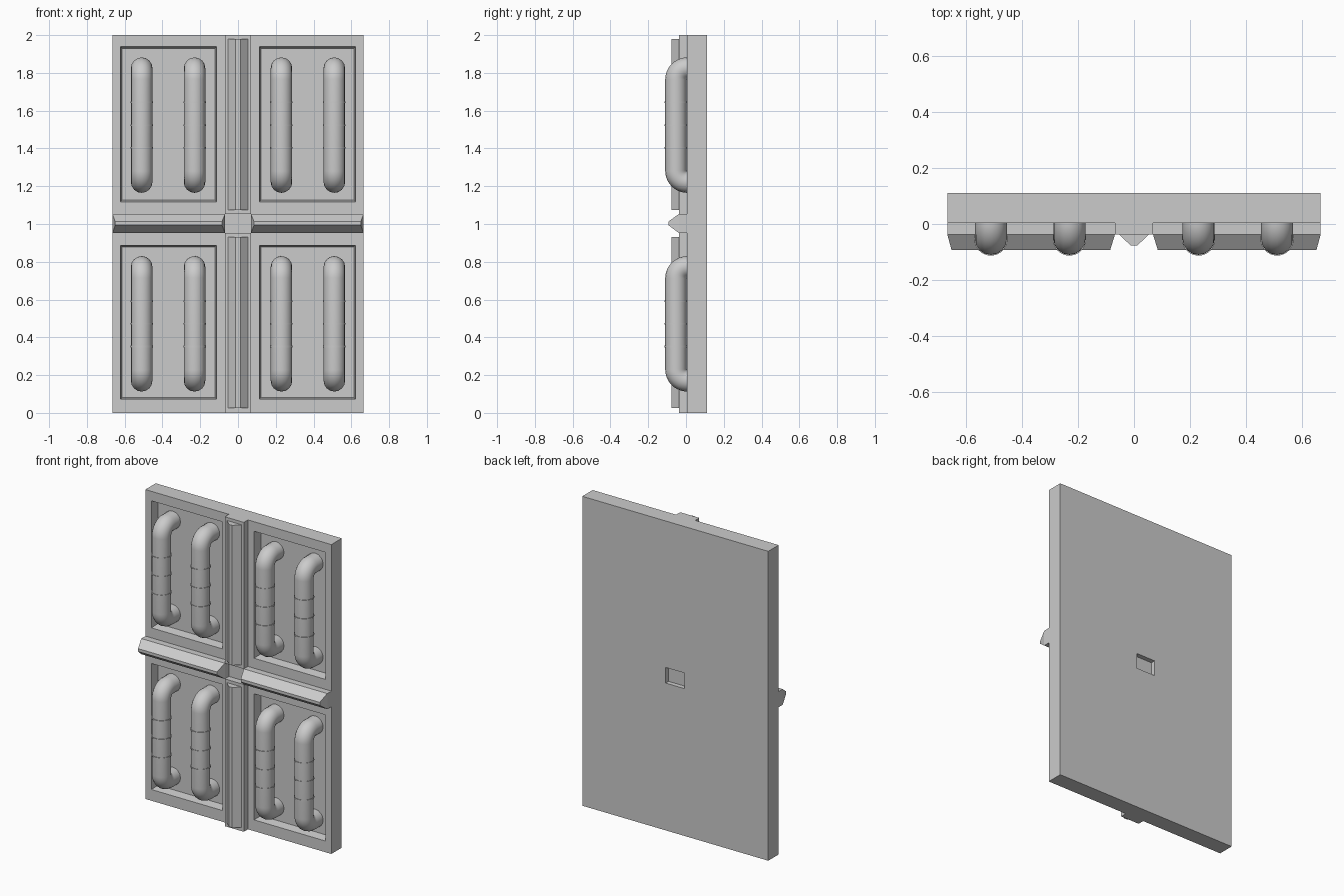
import bpy, bmesh
from math import sin, cos, pi

if "Cube" in bpy.data.objects:
    bpy.data.objects.remove(bpy.data.objects["Cube"])

BACK, FACE, RAISED = 0.11, 0.004, -0.038
R = 0.057


def frustum(name, r0, y0, r1, y1):
    """Solid between two rectangles (x0, x1, z0, z1) at depths y0 and y1."""
    bm = bmesh.new()
    rings = []
    for (xa, xb, za, zb), y in ((r0, y0), (r1, y1)):
        rings.append([bm.verts.new((x, y, z))
                      for x, z in ((xa, za), (xb, za), (xb, zb), (xa, zb))])
    a, b = rings
    bm.faces.new(a)
    bm.faces.new(b[::-1])
    for i in range(4):
        j = (i + 1) % 4
        bm.faces.new((a[i], a[j], b[j], b[i]))
    bmesh.ops.recalc_face_normals(bm, faces=bm.faces)
    me = bpy.data.meshes.new(name)
    bm.to_mesh(me)
    bm.free()
    ob = bpy.data.objects.new(name, me)
    bpy.context.collection.objects.link(ob)
    return ob


def box(name, r, y0, y1):
    return frustum(name, r, y0, r, y1)


def select_only(ob):
    bpy.ops.object.select_all(action='DESELECT')
    ob.select_set(True)
    bpy.context.view_layer.objects.active = ob


def cut(target, cutter):
    mod = target.modifiers.new("cut", 'BOOLEAN')
    mod.operation, mod.solver, mod.object = 'DIFFERENCE', 'EXACT', cutter
    select_only(target)
    bpy.ops.object.modifier_apply(modifier=mod.name)
    bpy.data.objects.remove(cutter)


# door slab with four recesses and a shallow slot in the back
slab = box("wall_slab", (-0.665, 0.665, 0, 2), FACE, BACK)
for za, zb in ((0.073, 0.887), (1.118, 1.938)):
    for xa, xb in ((-0.622, -0.113), (0.113, 0.622)):
        t, e = 0.008, 0.002
        cut(slab, frustum("recess_cutter", (xa - e, xb + e, za - e, zb + e), FACE - 0.01,
                          (xa + t, xb - t, za + t, zb - t), 0.06))
cut(slab, box("slot_cutter", (-0.068, 0.068, 0.952, 1.053), 0.08, BACK + 0.02))

# vertical centre strips with pointed ridges
for tag, z0, z1, ra, rb in (("lower", 0, 0.952, 0.025, 0.932),
                            ("upper", 1.053, 2, 1.075, 1.98)):
    box(tag + "_centre_strip", (-0.068, 0.068, z0, z1), FACE + 0.002, RAISED)
    frustum(tag + "_centre_ridge", (-0.055, 0.055, ra, rb), RAISED + 0.002,
            (-0.012, 0.012, ra, rb), -0.076)

# horizontal cross bars
for tag, s in (("left", -1), ("right", 1)):
    def span(a, b):
        return tuple(sorted((s * a, s * b)))
    outer = span(0.068, 0.665) + (0.952, 1.053)
    box(tag + "_bar_base", outer, FACE + 0.002, RAISED)
    frustum(tag + "_bar_ridge", outer, RAISED, span(0.085, 0.65) + (0.994, 1.013), -0.093)


# bent pipes running out of the recess floor and back in
def pipe(x, z0, z1):
    bend, y_in = 0.06, 0.007
    arc = [(y_in - bend * sin(k * pi / 20), bend * (1 - cos(k * pi / 20))) for k in range(11)]
    low = [(0.065, z0 + R)] + [(y, z0 + R + h) for y, h in arc]
    high = [(y, z0 + z1 - z) for y, z in reversed(low)]
    pts = low + high
    cu = bpy.data.curves.new("pipe", 'CURVE')
    cu.dimensions = '3D'
    cu.bevel_depth, cu.bevel_resolution = R, 6
    sp = cu.splines.new('POLY')
    sp.points.add(len(pts) - 1)
    for p, (y, z) in zip(sp.points, pts):
        p.co = (x, y, z, 1)
    ob = bpy.data.objects.new("pipe", cu)
    bpy.context.collection.objects.link(ob)
    select_only(ob)
    bpy.ops.object.convert(target='MESH')
    bpy.ops.object.shade_smooth_by_angle()
    # thin collars around the straight run
    for dz in (-0.12, 0, 0.12):
        bpy.ops.mesh.primitive_cylinder_add(vertices=32, radius=R + 0.0025, depth=0.008,
                                            location=(x, y_in - bend, (z0 + z1) / 2 + dz))
        bpy.context.object.name = "pipe_collar"
        bpy.ops.object.shade_smooth_by_angle()


for z0, z1 in ((0.113, 0.83), (1.165, 1.882)):
    for x in (-0.51, -0.23, 0.23, 0.51):
        pipe(x, z0, z1)
